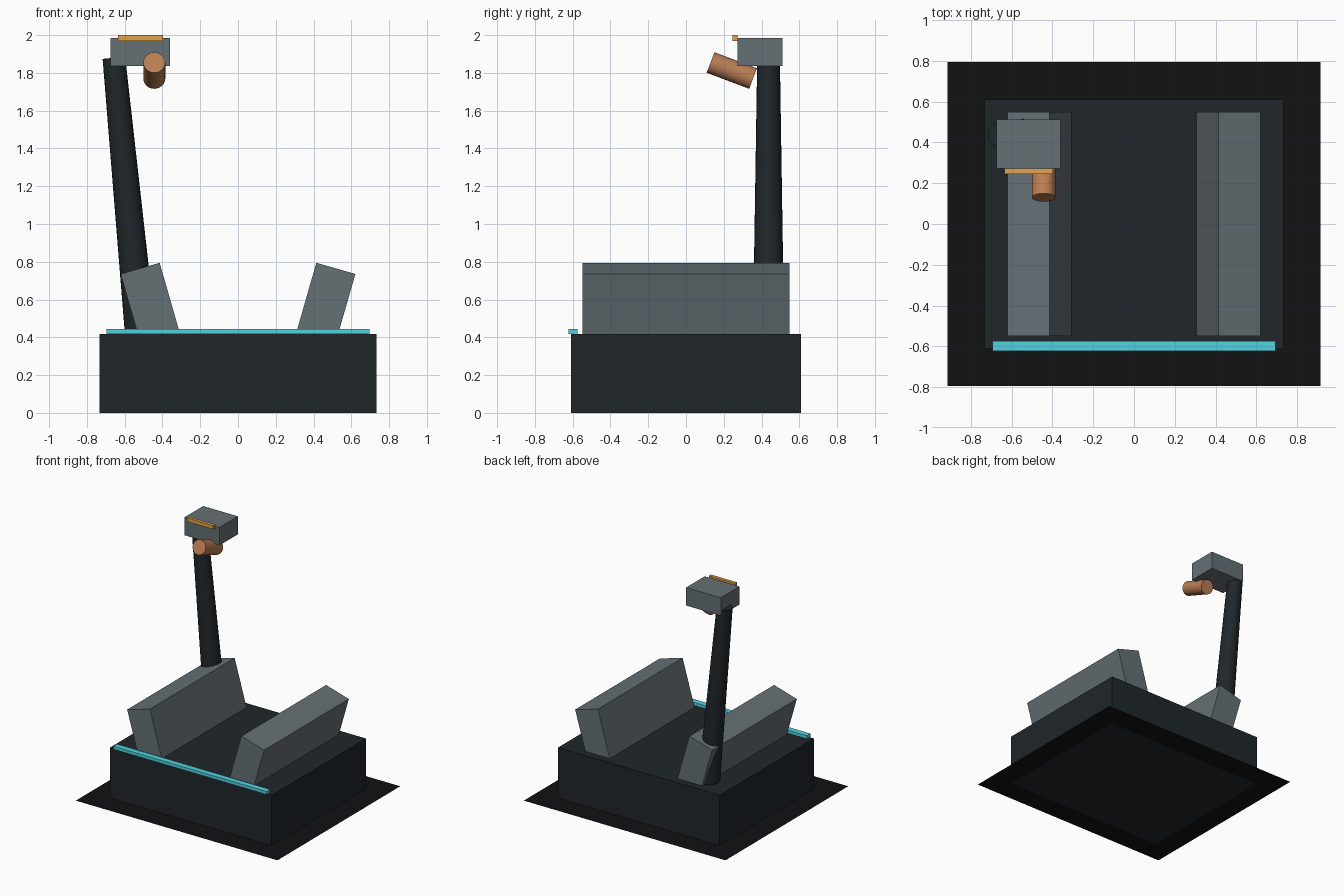
import bpy
import math
from mathutils import Vector

default = bpy.data.objects.get("Cube")
if default:
    bpy.data.objects.remove(default, do_unlink=True)


def material(name, r, g, b):
    mat = bpy.data.materials.new(name)
    mat.use_nodes = True
    mat.diffuse_color = (r, g, b, 1)
    mat.node_tree.nodes["Principled BSDF"].inputs["Base Color"].default_value = (r, g, b, 1)
    return mat


def finish(name, mat):
    obj = bpy.context.object
    obj.name = obj.data.name = name
    obj.data.materials.append(mat)
    return obj


def box(name, mat, x, y, z):
    """Box from its (low, high) extents on each axis."""
    spans = (x, y, z)
    bpy.ops.mesh.primitive_cube_add(size=1, location=[(a + b) / 2 for a, b in spans])
    obj = finish(name, mat)
    obj.scale = [b - a for a, b in spans]
    bpy.ops.object.transform_apply(location=False, rotation=False, scale=True)
    return obj


def rod(name, mat, start, end, r_start, r_end, sides=24):
    """Capped, optionally tapered cylinder between two points."""
    start, end = Vector(start), Vector(end)
    axis = end - start
    bpy.ops.mesh.primitive_cone_add(vertices=sides, radius1=r_start, radius2=r_end,
                                    depth=axis.length, location=(start + end) / 2,
                                    rotation=axis.to_track_quat("Z", "Y").to_euler())
    obj = finish(name, mat)
    bpy.ops.object.shade_smooth_by_angle(angle=math.radians(30))
    return obj


black = material("Black", 0.006, 0.006, 0.007)
charcoal = material("Charcoal", 0.014, 0.019, 0.023)
steel = material("Steel", 0.13, 0.16, 0.175)
cyan = material("Cyan", 0.08, 0.65, 0.75)
amber = material("Amber", 0.75, 0.37, 0.07)
copper = material("Copper", 0.5, 0.21, 0.09)

# Thin floor sheet and plinth
bpy.ops.mesh.primitive_plane_add(size=1, location=(0, 0, 0.004))
floor_sheet = finish("floor_sheet", black)
floor_sheet.scale = (1.83, 1.59, 1)
bpy.ops.object.transform_apply(location=False, rotation=False, scale=True)
box("plinth", charcoal, (-0.733, 0.733), (-0.61, 0.61), (0, 0.418))
box("front_light_strip", cyan, (-0.695, 0.695), (-0.622, -0.575), (0.418, 0.443))

# Pair of cradle rails leaning outwards, sunk slightly into the plinth
tilt = math.radians(16)
rail_width, rail_height = 0.215, 0.42
for side, name in ((1, "left_rail"), (-1, "right_rail")):
    rail = box(name, steel, (-rail_width / 2, rail_width / 2), (-0.55, 0.548),
               (-rail_height, 0))
    # Move the origin to the middle of the top face so the tilt pivots there
    for v in rail.data.vertices:
        v.co.z -= rail_height / 2
    rail.location = (side * 0.518, 0, 0.765)
    rail.rotation_euler.y = side * tilt

# Leaning mast with its head, lamp bar and barrel
rod("mast", charcoal, (-0.515, 0.437, 0.41), (-0.657, 0.437, 1.88), 0.083, 0.06)
box("head_housing", steel, (-0.675, -0.36), (0.272, 0.512), (1.837, 1.985))
box("head_light_bar", amber, (-0.635, -0.397), (0.246, 0.272), (1.97, 2.0))
rod("head_barrel", copper, (-0.443, 0.355, 1.77), (-0.443, 0.13, 1.855), 0.058, 0.058)
